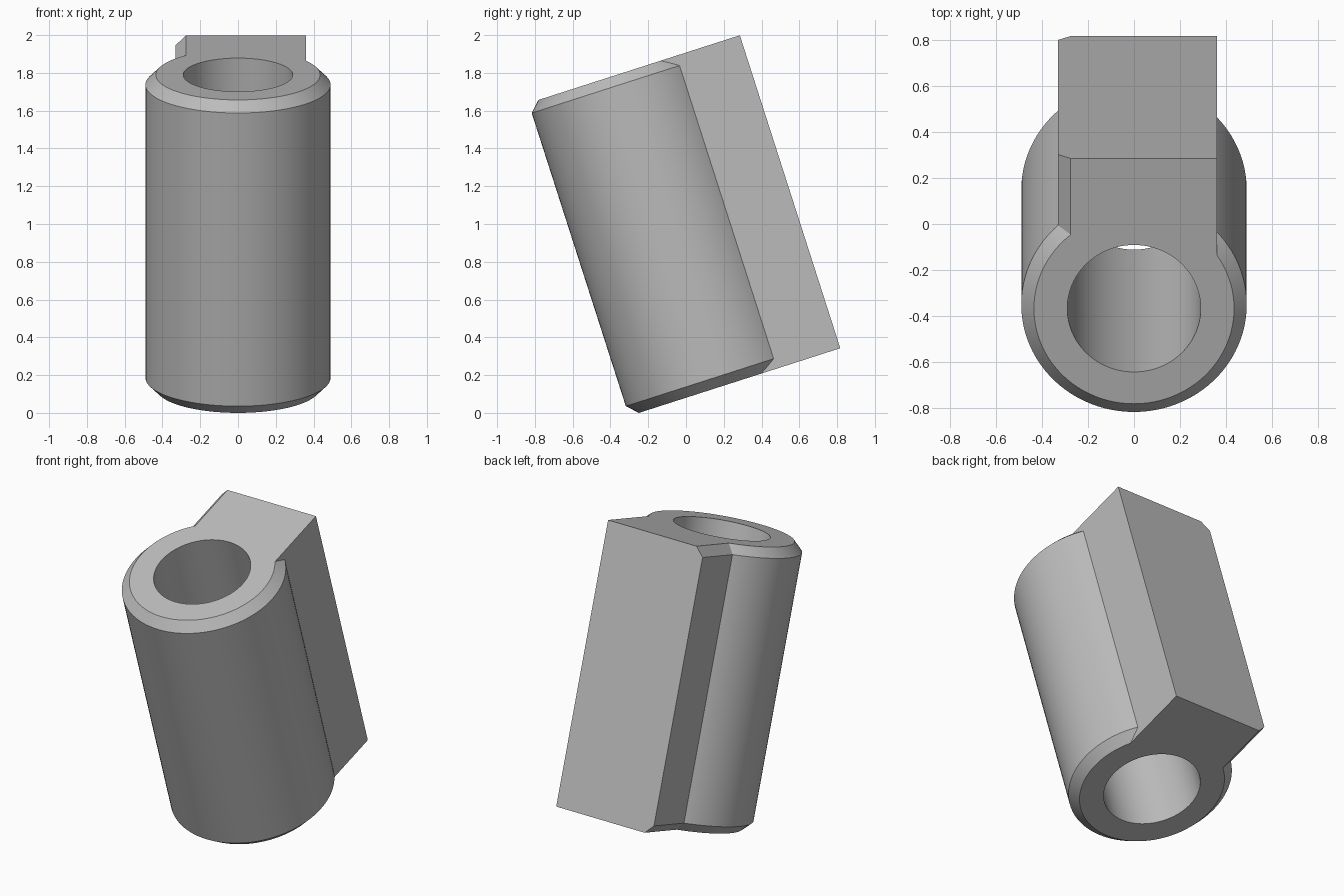
import bpy, bmesh, math
from mathutils import Matrix

default = bpy.data.objects.get("Cube")
if default:
    bpy.data.objects.remove(default, do_unlink=True)

LENGTH, RADIUS, BORE, CHAMFER = 1.74, 0.49, 0.29, 0.055
LEFT, RIGHT, BACK = 0.36, -0.33, 0.685
TILT = math.radians(17.8)
SIDES = 96

grey = bpy.data.materials.new("plain grey")
grey.use_nodes = True
colour = (0.5, 0.5, 0.5, 1)
grey.diffuse_color = colour
grey.node_tree.nodes["Principled BSDF"].inputs["Base Color"].default_value = colour


def make_object(name, bm):
    bmesh.ops.recalc_face_normals(bm, faces=bm.faces)
    mesh = bpy.data.meshes.new(name)
    bm.to_mesh(mesh)
    bm.free()
    mesh.materials.append(grey)
    obj = bpy.data.objects.new(name, mesh)
    bpy.context.collection.objects.link(obj)
    return obj


def lathe(name, profile):
    """Closed solid from (radius, height) rings around z."""
    bm = bmesh.new()
    rings = []
    for r, z in profile:
        angles = [2 * math.pi * i / SIDES for i in range(SIDES)]
        rings.append([bm.verts.new((r * math.cos(a), r * math.sin(a), z)) for a in angles])
    for low, high in zip(rings, rings[1:]):
        for i in range(SIDES):
            j = (i + 1) % SIDES
            bm.faces.new((low[i], low[j], high[j], high[i]))
    bm.faces.new(rings[0])
    bm.faces.new(rings[-1])
    return make_object(name, bm)


def combine(target, tool, operation):
    mod = target.modifiers.new(operation.lower(), "BOOLEAN")
    mod.operation = operation
    mod.solver = "EXACT"
    mod.object = tool
    bpy.context.view_layer.objects.active = target
    bpy.ops.object.modifier_apply(modifier=mod.name)
    bpy.data.objects.remove(tool, do_unlink=True)


# Round barrel with chamfered ends
sleeve = lathe("keyed_sleeve", [
    (RADIUS - CHAMFER, 0), (RADIUS, CHAMFER),
    (RADIUS, LENGTH - CHAMFER), (RADIUS - CHAMFER, LENGTH)])

# Back block: end chamfers on one side only
bm = bmesh.new()
outline = [(LEFT, 0), (LEFT, LENGTH), (RIGHT + CHAMFER, LENGTH),
           (RIGHT, LENGTH - CHAMFER), (RIGHT, CHAMFER), (RIGHT + CHAMFER, 0)]
near = [bm.verts.new((x, 0, z)) for x, z in outline]
far = [bm.verts.new((x, BACK, z)) for x, z in outline]
bm.faces.new(near)
bm.faces.new(far)
for i in range(len(outline)):
    j = (i + 1) % len(outline)
    bm.faces.new((near[i], near[j], far[j], far[i]))
combine(sleeve, make_object("back_block", bm), "UNION")

# Through bore
combine(sleeve, lathe("bore_cutter", [(BORE, -0.2), (BORE, LENGTH + 0.2)]), "DIFFERENCE")

# Lean the part forward, rest it on the ground and centre it
sleeve.data.transform(Matrix.Rotation(TILT, 4, "X"))
ys = [v.co.y for v in sleeve.data.vertices]
zs = [v.co.z for v in sleeve.data.vertices]
sleeve.data.transform(Matrix.Translation(
    ((RADIUS - RADIUS) / 2, -(min(ys) + max(ys)) / 2, -min(zs))))

bpy.ops.object.select_all(action="DESELECT")
sleeve.select_set(True)
bpy.context.view_layer.objects.active = sleeve
bpy.ops.object.shade_smooth_by_angle(angle=math.radians(25))
